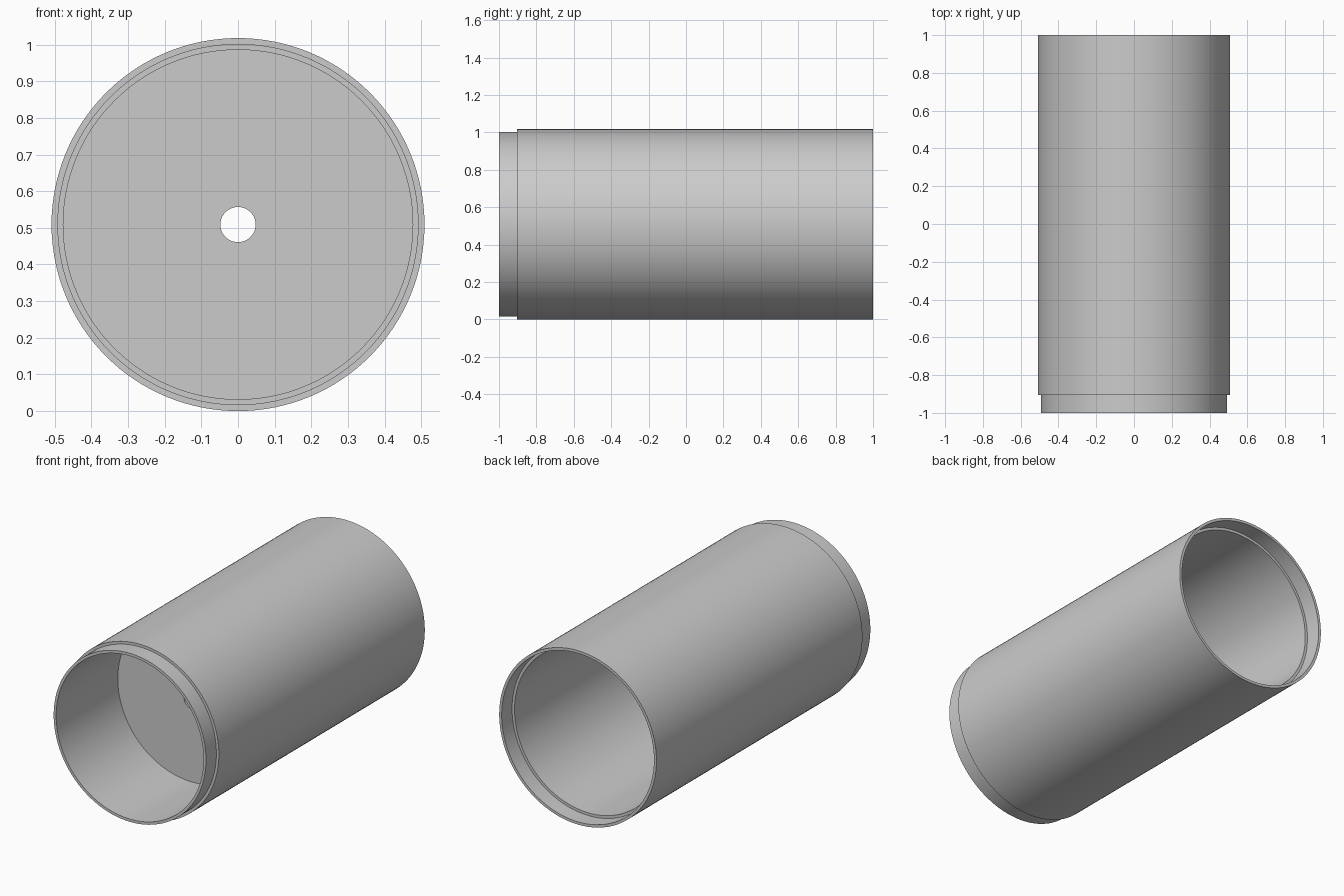
import bpy
import bmesh
import math
from mathutils import Matrix

cube = bpy.data.objects.get("Cube")
if cube:
    bpy.data.objects.remove(cube, do_unlink=True)

OUTER, STEP, BORE, HOLE = 0.509, 0.493, 0.477, 0.048   # radii
LIP = 0.096            # length of the spigot and depth of the socket
WALL_Y, WALL_T = -0.43, 0.032
SEGMENTS = 128

grey = bpy.data.materials.new("light grey")
grey.use_nodes = True
colour = (0.6, 0.6, 0.6, 1)
grey.diffuse_color = colour
grey.node_tree.nodes["Principled BSDF"].inputs["Base Color"].default_value = colour


def lathe(name, profile):
    """Spin a closed (radius, y) profile around the lengthwise axis."""
    bm = bmesh.new()
    verts = [bm.verts.new((r, y, 0)) for r, y in profile]
    edges = [bm.edges.new((v, verts[i - 1])) for i, v in enumerate(verts)]
    bmesh.ops.spin(bm, geom=verts + edges, axis=(0, 1, 0), cent=(0, 0, 0),
                   angle=math.tau, steps=SEGMENTS, use_merge=True)
    bmesh.ops.remove_doubles(bm, verts=bm.verts[:], dist=1e-5)
    bmesh.ops.recalc_face_normals(bm, faces=bm.faces[:])
    bm.transform(Matrix.Translation((0, 0, OUTER)))
    mesh = bpy.data.meshes.new(name)
    bm.to_mesh(mesh)
    bm.free()
    mesh.materials.append(grey)
    obj = bpy.data.objects.new(name, mesh)
    bpy.context.collection.objects.link(obj)
    bpy.ops.object.select_all(action='DESELECT')
    obj.select_set(True)
    bpy.context.view_layer.objects.active = obj
    bpy.ops.object.shade_smooth_by_angle(angle=math.radians(30))
    return obj


# Tube with a narrowed spigot at the front and a matching socket at the back
lathe("tube", [
    (BORE, -1), (STEP, -1), (STEP, LIP - 1), (OUTER, LIP - 1),
    (OUTER, 1), (STEP, 1), (STEP, 1 - LIP), (BORE, 1 - LIP),
])

# Inner dividing wall with a central hole
lathe("bulkhead", [
    (HOLE, WALL_Y), (BORE, WALL_Y),
    (BORE, WALL_Y + WALL_T), (HOLE, WALL_Y + WALL_T),
])
